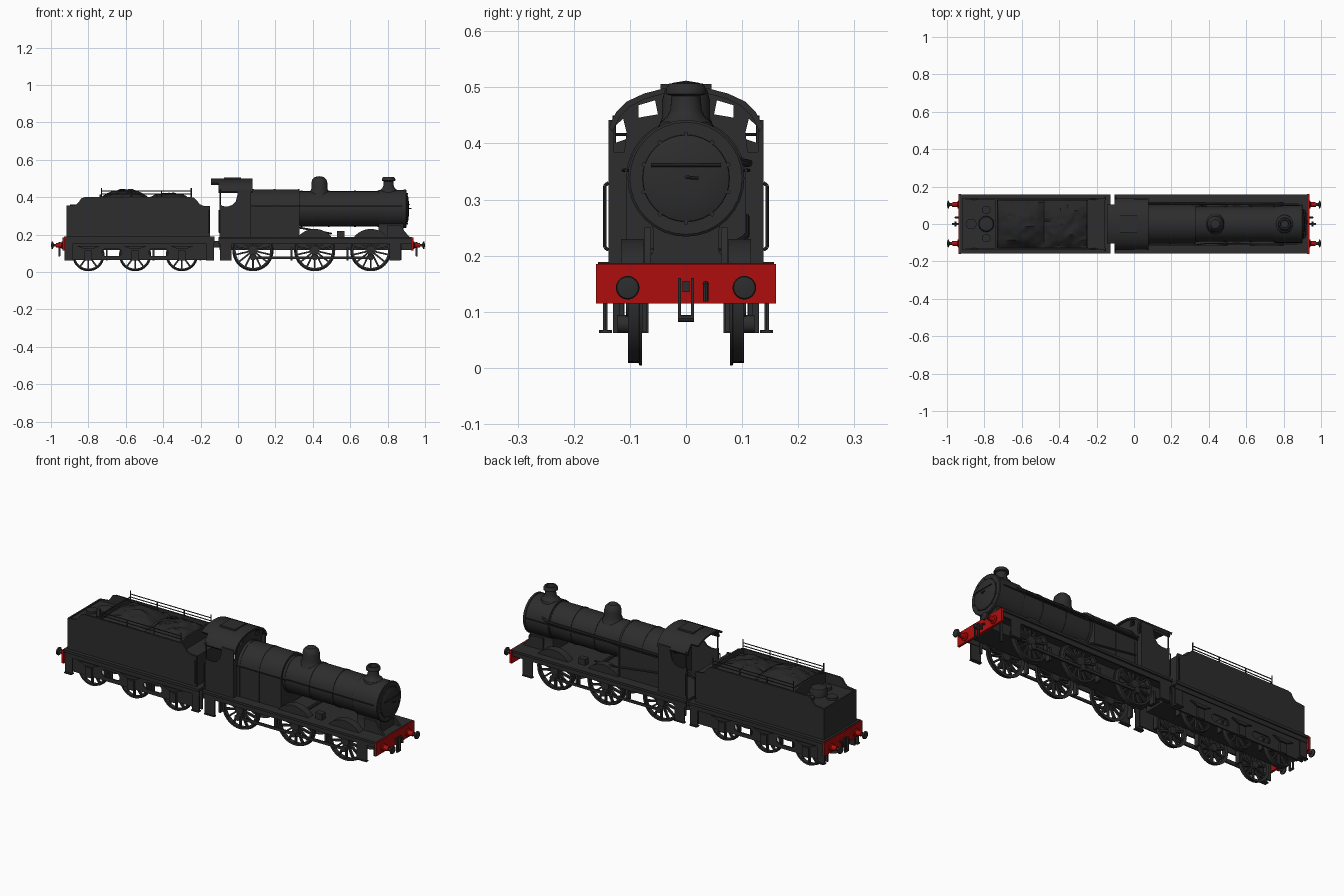
import bpy, bmesh, math, random
from mathutils import Vector, Matrix, noise

cube = bpy.data.objects.get("Cube")
if cube:
    bpy.data.objects.remove(cube, do_unlink=True)


def material(name, rgb):
    m = bpy.data.materials.new(name)
    m.use_nodes = True
    m.diffuse_color = (*rgb, 1)
    bsdf = m.node_tree.nodes["Principled BSDF"]
    bsdf.inputs["Base Color"].default_value = (*rgb, 1)
    bsdf.inputs["Roughness"].default_value = 0.6
    return m


BLACK = material("soft black", (0.026, 0.026, 0.026))
COAL = material("coal black", (0.02, 0.02, 0.02))
RED = material("buffer red", (0.42, 0.004, 0.004))


def finish(name, bm, mat=BLACK, mirror=""):
    """Turn a bmesh into a shaded object, mirrored across the named axes."""
    bmesh.ops.remove_doubles(bm, verts=bm.verts, dist=1e-5)
    bmesh.ops.recalc_face_normals(bm, faces=bm.faces)
    me = bpy.data.meshes.new(name)
    bm.to_mesh(me)
    bm.free()
    me.shade_smooth()
    me.set_sharp_from_angle(angle=math.radians(32))
    me.materials.clear()
    me.materials.append(mat)
    ob = bpy.data.objects.new(name, me)
    bpy.context.collection.objects.link(ob)
    if mirror:
        mod = ob.modifiers.new("Mirror", "MIRROR")
        mod.use_axis = ("x" in mirror, "y" in mirror, False)
        mod.use_mirror_merge = False
    return ob


def add_box(bm, x, y, z, turn=None):
    size = [b - a for a, b in (x, y, z)]
    mid = Vector([(a + b) / 2 for a, b in (x, y, z)])
    mat = Matrix.Translation(mid) @ Matrix.Diagonal((*size, 1))
    bmesh.ops.create_cube(bm, size=1, matrix=(turn @ mat) if turn else mat)


def box(name, x, y, z, mat=BLACK, mirror=""):
    bm = bmesh.new()
    add_box(bm, x, y, z)
    return finish(name, bm, mat, mirror)


AXES = {"x": Vector((1, 0, 0)), "y": Vector((0, 1, 0)), "z": Vector((0, 0, 1))}


def add_lathe(bm, pts, origin, axis, closed=False, steps=32):
    """Spin (radius, distance along axis) points around an axis."""
    a, out = AXES[axis], AXES["x" if axis == "z" else "z"]
    o = Vector(origin)
    vs = [bm.verts.new(o + out * r + a * d) for r, d in pts]
    pairs = list(zip(vs, vs[1:])) + ([(vs[-1], vs[0])] if closed else [])
    es = [bm.edges.new(p) for p in pairs]
    bmesh.ops.spin(bm, geom=vs + es, cent=o, axis=a, angle=math.tau, steps=steps)


def lathe(name, pts, origin, axis, mat=BLACK, mirror="", closed=False):
    bm = bmesh.new()
    add_lathe(bm, pts, origin, axis, closed)
    return finish(name, bm, mat, mirror)


def disc(name, r, lo, hi, origin, axis, mat=BLACK, mirror=""):
    return lathe(name, [(0, lo), (r, lo), (r, hi), (0, hi)], origin, axis, mat, mirror)


def plate(name, outlines, axis, lo, hi, mat=BLACK, mirror=""):
    """Extrude a flat outline, with further outlines as holes, along x or y."""
    cu = bpy.data.curves.new(name, "CURVE")
    cu.dimensions, cu.fill_mode, cu.extrude = "2D", "BOTH", (hi - lo) / 2
    for pts in outlines:
        sp = cu.splines.new("POLY")
        sp.points.add(len(pts) - 1)
        sp.use_cyclic_u = True
        for p, (u, v) in zip(sp.points, pts):
            p.co = (u, v, 0, 1)
    tmp = bpy.data.objects.new(name + "_outline", cu)
    bpy.context.collection.objects.link(tmp)
    dg = bpy.context.evaluated_depsgraph_get()
    me = bpy.data.meshes.new_from_object(tmp.evaluated_get(dg))
    bm = bmesh.new()
    bm.from_mesh(me)
    bpy.data.objects.remove(tmp, do_unlink=True)
    bpy.data.meshes.remove(me)
    mid = (lo + hi) / 2
    for v in bm.verts:
        u, w, d = v.co
        v.co = (d + mid, u, w) if axis == "x" else (u, d + mid, w)
    return finish(name, bm, mat, mirror)


def rod(name, pts, r=0.003, mirror="y"):
    """Round bar along a list of points."""
    bm = bmesh.new()
    for a, b in zip(pts, pts[1:]):
        a, b = Vector(a), Vector(b)
        mat = Matrix.Translation((a + b) / 2) @ (b - a).to_track_quat("Z", "Y").to_matrix().to_4x4()
        bmesh.ops.create_cone(bm, cap_ends=True, segments=8, radius1=r, radius2=r,
                              depth=(b - a).length, matrix=mat)
    return finish(name, bm, BLACK, mirror)


def arc(cx, cz, r, a0, a1, n=16):
    angles = [math.radians(a0 + (a1 - a0) * i / n) for i in range(n + 1)]
    return [(cx + r * math.cos(a), cz + r * math.sin(a)) for a in angles]


def flip(pts):
    return [(-u, v) for u, v in pts]


def wheel(name, x, r, spokes):
    bm = bmesh.new()
    inner = r * 0.84
    add_lathe(bm, [(inner, .081), (r, .078), (r, .083), (r * .95, .084), (r * .94, .103),
                   (inner, .103)], (x, 0, r + .004), "y", True, 40)
    add_lathe(bm, [(0, .075), (r * .22, .075), (r * .22, .107), (0, .107)], (x, 0, r + .004), "y")
    for i in range(spokes):
        turn = Matrix.Translation((x, 0, r + .004)) @ Matrix.Rotation(math.tau * i / spokes, 4, "Y")
        add_box(bm, (-.0045, .0045), (.086, .099), (r * .15, r * .88), turn)
    finish(name, bm, BLACK, "y")


# Ends: red beams, buffers and couplings on both vehicles
box("buffer_beam", (.925, .937), (-.16, .16), (.115, .185), RED, "x")
lathe("buffer_shank", [(0, .935), (.021, .935), (.021, .942), (.014, .945), (.012, .972), (0, .972)],
      (0, .104, .143), "x", RED, "xy")
lathe("buffer_head", [(0, .97), (.007, .97), (.008, .986), (.021, .99), (.019, .997), (0, 1)],
      (0, .104, .143), "x", BLACK, "xy")
box("coupling_hook", (.937, .972), (-.006, .006), (.135, .155), BLACK, "x")
box("coupling_link", (.95, .96), (.009, .014), (.085, .16), BLACK, "xy")
rod("coupling_screw", [(.955, -.014, .088), (.955, .014, .088)], .006, "x")
rod("vacuum_hose", [(.937, .035, .15), (.955, .035, .145), (.955, .035, .118)], .005, "x")

# Engine running gear
AXLES, TENDER_AXLES = (.08, .41, .71), (-.80, -.55, -.30)
for x in AXLES:
    wheel("driving_wheel", x, .11, 14)
    disc("crank_pin", .016, .103, .122, (x, 0, .078), "y", BLACK, "y")
    box("engine_brake", (x - .13, x - .118), (.067, .095), (.062, .13), BLACK, "y")
box("coupling_rod", (AXLES[0], AXLES[2]), (.109, .117), (.07, .084), BLACK, "y")
box("engine_underframe", (-.1, .925), (-.066, .066), (.118, .177))
box("engine_footplate", (-.105, .93), (-.157, .157), (.175, .187))
box("engine_valance", (-.105, .925), (.14, .148), (.15, .178), BLACK, "y")
box("guard_iron", (.86, .875), (.07, .078), (.065, .177), BLACK, "y")
for x in (-.065, .84):
    box("step_hanger", (x - .03, x + .03), (.143, .148), (.062, .177), BLACK, "y")
    box("step_tread", (x - .03, x + .03), (.135, .153), (.062, .067), BLACK, "y")
for x in AXLES[1:]:
    plate("splasher", [arc(x, .115, .115, 38, 142)], "y", .076, .116, BLACK, "y")
plate("front_frame", [[(.8, .18), (.925, .18), (.91, .195), (.885, .225), (.87, .25), (.8, .25)]],
      "y", .062, .074, BLACK, "y")

# Boiler, smokebox and firebox
AXIS = (0, 0, .338)
lathe("boiler", [(0, .3), (.094, .3), (.094, .76), (0, .76)], AXIS, "x")
lathe("smokebox", [(0, .75), (.101, .75), (.101, .885), (.104, .886), (.104, .897), (.1, .9), (0, .9)],
      AXIS, "x")
lathe("smokebox_door", [(.078, .898), (.077, .905), (.06, .911), (.03, .914), (0, .915)], AXIS, "x")
for x in (.335, .48, .62, .745):
    lathe("boiler_band", [(.09, x), (.0965, x), (.0965, x + .01), (.09, x + .01)], AXIS, "x", closed=True)
rod("door_bar", [(.918, -.062, .361), (.918, .062, .361)], .003, "")
rod("door_handle", [(.914, 0, .34), (.925, 0, .34), (.925, .022, .338)], .003, "")
for i in range(10):
    a = math.tau * (i + .5) / 10
    y, z = .079 * math.cos(a), .338 + .079 * math.sin(a)
    disc("door_clip", .004, .898, .908, (0, y, z), "x")
plate("saddle", [[(-.07, .185), (.07, .185), (.058, .21), (.06, .27), (-.06, .27), (-.058, .21)]],
      "x", .75, .885)
plate("firebox", [[(.105, .18)] + arc(0, .337, .105, 0, 180, 28) + [(-.105, .18)]], "x", .055, .33)
for x in (.075, .19, .32):
    plate("firebox_band", [[(.107, .187)] + arc(0, .337, .107, 0, 180, 28) + [(-.107, .187)]],
          "x", x, x + .01)
lathe("chimney", [(.052, .418), (.046, .438), (.034, .447), (.028, .46), (.026, .485), (.036, .488),
                  (.036, .497), (.03, .507), (.022, .507), (.02, .46), (0, .46)], (.805, 0, 0), "z")
lathe("steam_dome", [(.058, .41), (.048, .432), (.043, .445), (.043, .475), (.038, .494),
                     (.024, .508), (0, .512)], (.435, 0, 0), "z")
rod("boiler_handrail", [(.07, .112, .352), (.33, .112, .352), (.38, .105, .352), (.88, .107, .352)])
rod("ejector_pipe", [(.07, .112, .365), (.75, .106, .365), (.79, .09, .372)], .007, "")
rod("reversing_rod", [(.08, .108, .27), (.34, .108, .235), (.5, .06, .205)], .005, "")
rod("motion_shaft", [(.46, -.08, .205), (.46, .08, .205)], .008, "")
box("sandbox", (.53, .57), (.07, .1), (.187, .22), BLACK, "y")

# Cab
side = [(-.1, .185), (.07, .185), (.07, .442), (0, .442), (-.004, .41), (-.012, .378),
        (-.03, .358), (-.055, .35), (-.085, .352), (-.09, .36), (-.1, .36)]
plate("cab_side", [side], "y", .13, .138, BLACK, "y")
half = [(.138, .43), (.125, .455), (.105, .475), (.075, .489), (.04, .498), (0, .501)]
roof = half + flip(half)[-2::-1]
under = [(y * .95, z - .009) for y, z in roof]
plate("cab_roof", [roof + under[::-1]], "x", -.105, .078)
plate("roof_overhang", [roof[2:-2] + under[2:-2][::-1]], "x", -.145, -.1)
box("roof_vent", (-.075, .015), (-.045, .045), (.49, .506))
upper = [(.05, .452), (.085, .446), (.085, .468), (.055, .477)]
lower = [(.11, .385), (.128, .385), (.128, .43), (.112, .444), (.106, .42)]
plate("cab_front", [[(-.136, .187)] + [(y * .985, z - .003) for y, z in roof[::-1]] + [(.136, .187)],
                    upper, lower, flip(upper), flip(lower)], "x", .058, .068)
rod("cab_pillar", [(-.096, .134, .35), (-.096, .134, .44)], .004)
rod("cab_handrail", [(-.1, .138, .21), (-.1, .145, .215), (-.1, .145, .325), (-.1, .138, .33)])
disc("regulator", .035, .045, .056, (0, 0, .38), "x")

# Tender running gear
for x in TENDER_AXLES:
    wheel("tender_wheel", x, .086, 10)
    box("axle_box", (x - .02, x + .02), (.11, .13), (.062, .115), BLACK, "y")
    plate("leaf_spring", [[(x - .06, .138), (x + .06, .138), (x + .02, .122), (x - .02, .122)]],
          "y", .118, .13, BLACK, "y")
    box("tender_brake", (x + .093, x + .103), (.067, .095), (.062, .13), BLACK, "y")
slots = [arc(x + .035, .104, .019, -90, 90, 8)[::-1] + arc(x - .035, .104, .019, 90, 270, 8)[::-1]
         for x in (-.675, -.425)]
plate("tender_frame", [[(-.925, .065), (-.13, .065), (-.13, .18), (-.925, .18)]] + slots,
      "y", .111, .119, BLACK, "y")
box("tender_underframe", (-.925, -.13), (-.066, .066), (.118, .177))
box("tender_footplate", (-.93, -.125), (-.157, .157), (.175, .189))
box("tender_valance", (-.925, -.125), (.143, .15), (.152, .178), BLACK, "y")
for x in (-.905, -.15):
    box("tender_step", (x - .022, x + .022), (.14, .147), (.065, .177), BLACK, "y")
    box("tender_tread", (x - .022, x + .022), (.132, .155), (.062, .068), BLACK, "y")
box("drawbar", (-.14, -.09), (-.03, .03), (.13, .165))

# Tender body
box("water_tank", (-.915, -.155), (-.132, .132), (.185, .348))
sheet = [(-.918, .187), (-.15, .187), (-.15, .352), (-.185, .354), (-.205, .362), (-.218, .38),
         (-.235, .397), (-.25, .4), (-.82, .4), (-.838, .394), (-.85, .375), (-.865, .36), (-.918, .354)]
plate("tender_side", [sheet], "y", .129, .138, BLACK, "y")
box("tank_back_lip", (-.918, -.91), (-.132, .132), (.187, .354))
for x in (-.735, -.25):
    plate("coal_bulkhead", [[(-.13, .34), (.13, .34), (.13, .4), (.09, .413), (-.09, .413), (-.13, .4)]],
          "x", x - .005, x + .005)
lathe("water_filler", [(.042, .345), (.042, .378), (.037, .388), (0, .393)], (-.79, 0, 0), "z")
disc("tank_vent", .022, .345, .362, (-.79, .075, 0), "z", BLACK, "y")
disc("rear_lid", .028, .345, .36, (-.87, 0, 0), "z")
for z in (.416, .432):
    rod("coal_rail", [(-.73, -.128, z), (-.73, .128, z)] if z < .42 else
        [(-.73, .128, z), (-.25, .128, z)], .0025)
rod("lower_coal_rail", [(-.73, .128, .416), (-.25, .128, .416)], .0025)
for i in range(4):
    x = -.73 + .16 * i
    rod("rail_post", [(x, .128, .39), (x, .128, .45 if i in (0, 3) else .432)], .003)
rod("tender_handrail", [(-.155, .138, .21), (-.155, .145, .215), (-.155, .145, .325), (-.155, .138, .33)])

# Coal in two lumpy heaps
random.seed(4)
for x0, x1, top in ((-.73, -.48, .444), (-.48, -.255, .424)):
    bm = bmesh.new()
    bmesh.ops.create_grid(bm, x_segments=18, y_segments=18, size=1)
    for v in bm.verts:
        u, w = v.co.x, v.co.y
        mound = (1 - abs(u) ** 2.4 * .7) * (1 - abs(w) ** 2.5)
        lump = noise.noise(Vector((u * 2.5, w * 5, top * 90))) * .01 + random.uniform(-.003, .003)
        v.co = ((x0 + x1) / 2 + u * (x1 - x0) / 2, w * .129, .378 + (top - .382) * mound + lump)
    finish("coal_heap", bm, COAL)
